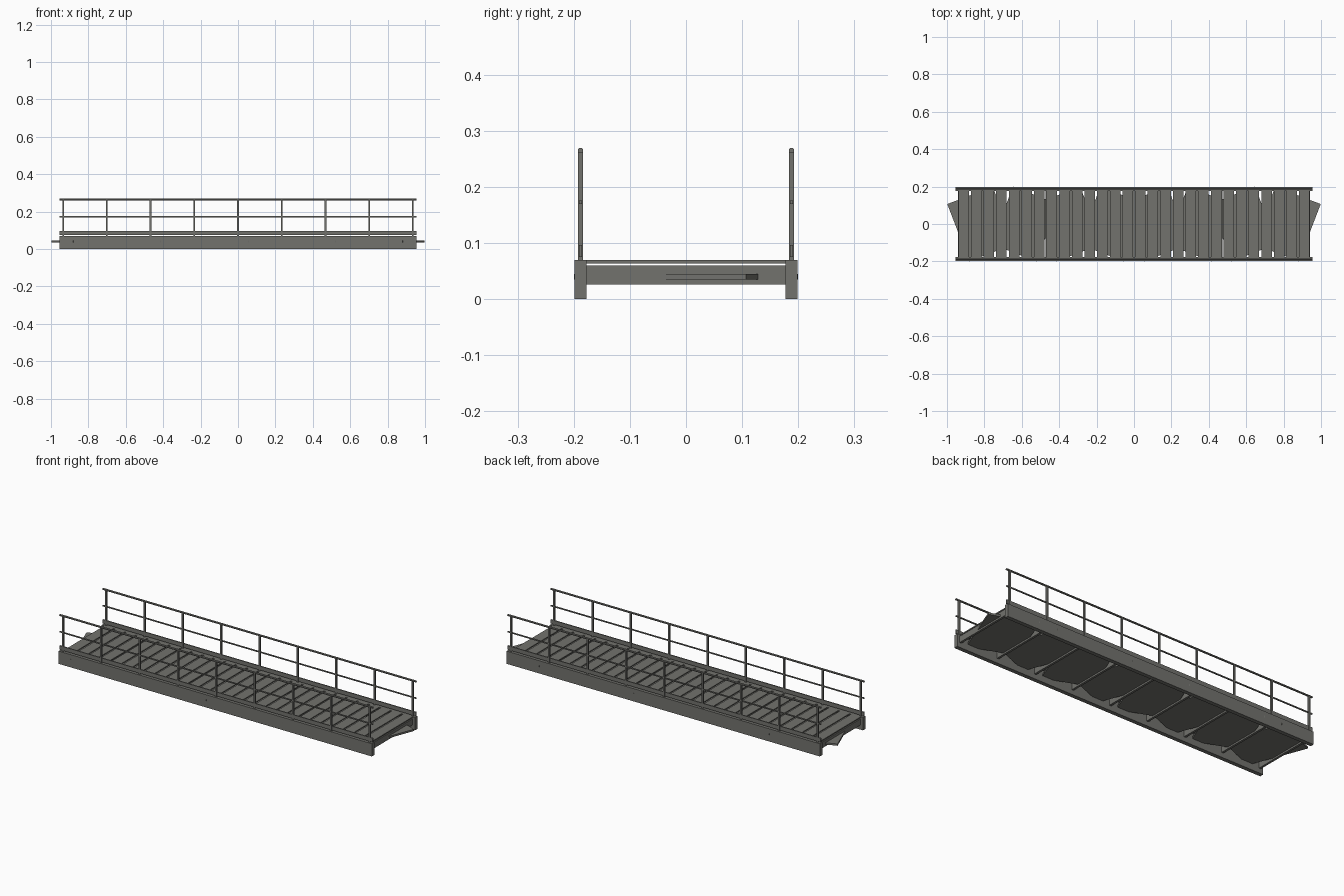
import bpy
import math

cube = bpy.data.objects.get("Cube")
if cube:
    bpy.data.objects.remove(cube, do_unlink=True)

steel = bpy.data.materials.new("weathered_grey")
steel.use_nodes = True
GREY = (0.17, 0.17, 0.155, 1)
steel.diffuse_color = GREY
steel.node_tree.nodes["Principled BSDF"].inputs["Base Color"].default_value = GREY


def box(name, size, centre, turn=0):
    bpy.ops.mesh.primitive_cube_add(size=1, location=centre)
    ob = bpy.context.object
    ob.name = name
    ob.scale = size
    bpy.ops.object.transform_apply(location=False, rotation=False, scale=True)
    ob.rotation_euler.z = turn
    ob.data.materials.append(steel)
    return ob


def tube(name, radius, length, centre):
    bpy.ops.mesh.primitive_cylinder_add(vertices=8, radius=radius, depth=length,
                                        location=centre, rotation=(math.pi / 8, math.pi / 2, 0))
    ob = bpy.context.object
    ob.name = name
    # put a flat facet on top
    ob.rotation_euler = (0, math.pi / 2, 0)
    for v in ob.data.vertices:
        x, y = v.co.x, v.co.y
        a = math.pi / 8
        v.co.x, v.co.y = (x * math.cos(a) - y * math.sin(a), x * math.sin(a) + y * math.cos(a))
    ob.data.materials.append(steel)
    return ob


BAYS = 8
SPAN = 1.87
BAY = SPAN / BAYS
LENGTH = 1.91

# Side girders, toe boards and handrails
for side, s in (("front", -1), ("back", 1)):
    y = s * 0.188
    box(side + "_girder", (LENGTH, 0.022, 0.068), (0, s * 0.188, 0.036))
    box(side + "_girder_foot", (LENGTH, 0.022, 0.003), (0, s * 0.188, 0.0015))
    box(side + "_toe_board", (LENGTH, 0.006, 0.022), (0, y, 0.086))
    tube(side + "_top_rail", 0.0052, LENGTH, (0, y, 0.265))
    box(side + "_middle_rail", (LENGTH, 0.006, 0.006), (0, y, 0.173))
    for i in range(BAYS + 1):
        box(side + "_post", (0.009, 0.009, 0.195), (-SPAN / 2 + i * BAY, y, 0.166))

# Cross beams under the deck
for i in range(BAYS + 1):
    box("cross_beam", (0.012, 0.356, 0.034), (-SPAN / 2 + i * BAY, 0, 0.043))

# Deck planks
PLANKS = 28
PITCH = 1.89 / PLANKS
for i in range(PLANKS):
    box("deck_plank", (PITCH - 0.011, 0.358, 0.006), ((i - (PLANKS - 1) / 2) * PITCH, 0, 0.067))

# Bracing plates turned alternately one way and the other
for i in range(BAYS):
    turn = math.radians(21) * (1 if i % 2 == 0 else -1)
    box("bracing_plate", (0.26, 0.328, 0.01), ((i - (BAYS - 1) / 2) * BAY, 0, 0.04), turn)
